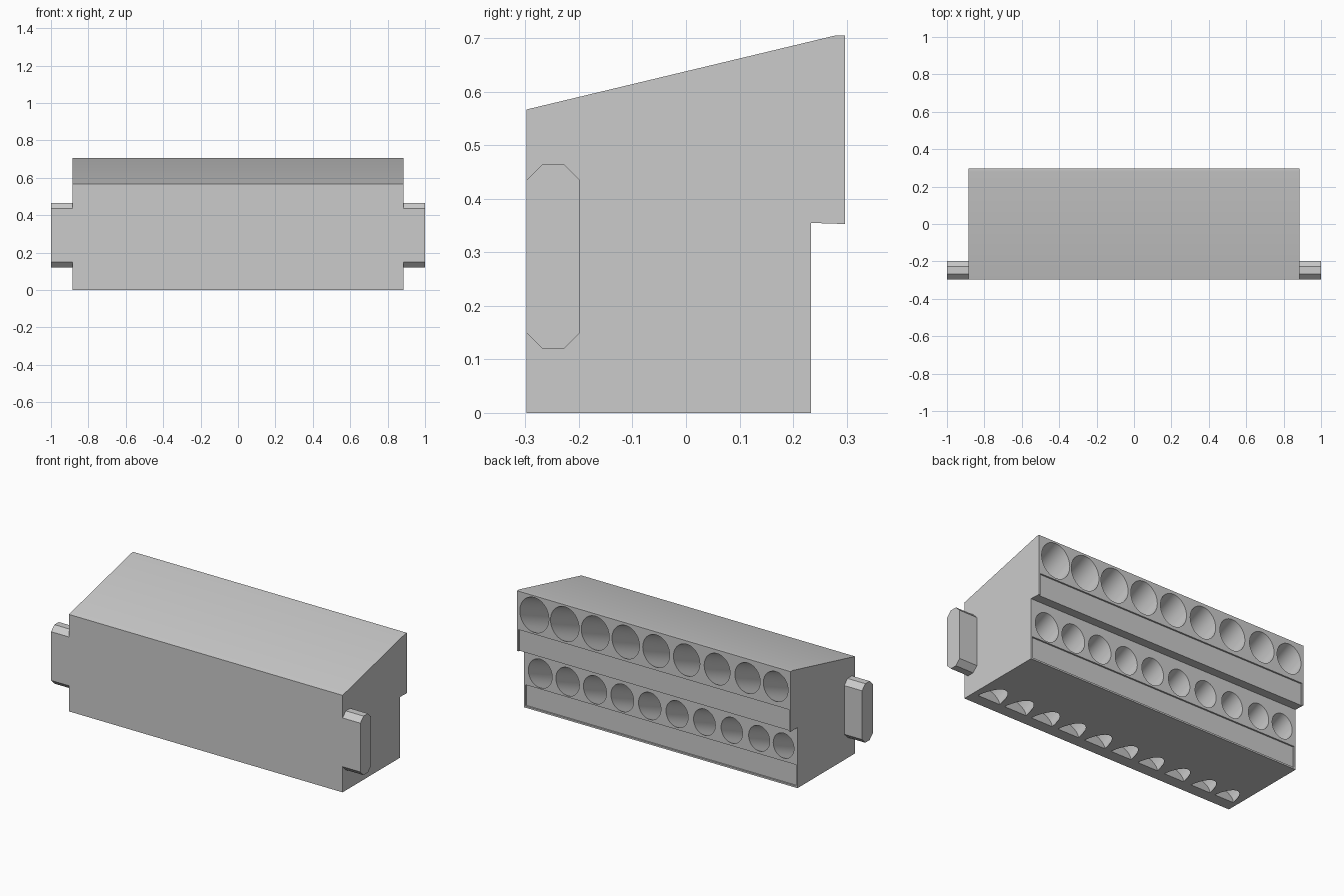
import bpy, bmesh, math
from mathutils import Matrix, Vector

old = bpy.data.objects.get("Cube")
if old:
    bpy.data.objects.remove(old, do_unlink=True)

grey = bpy.data.materials.new("light grey plastic")
grey.use_nodes = True
grey.diffuse_color = (0.6, 0.6, 0.6, 1)
grey.node_tree.nodes["Principled BSDF"].inputs["Base Color"].default_value = (0.6, 0.6, 0.6, 1)

HALF = 0.885                 # half width of the main block
TILT = math.radians(23)      # downward slope of the sockets
DEPTH, LEAD = 0.515, 0.08    # socket depth, and cutter length outside the face


def finish(name, bm):
    bmesh.ops.recalc_face_normals(bm, faces=bm.faces)
    mesh = bpy.data.meshes.new(name)
    bm.to_mesh(mesh)
    bm.free()
    mesh.materials.append(grey)
    obj = bpy.data.objects.new(name, mesh)
    bpy.context.collection.objects.link(obj)
    return obj


def prism(name, profile, x0, x1):
    """Extrude a (y, z) profile along x."""
    bm = bmesh.new()
    face = bm.faces.new([bm.verts.new((x0, y, z)) for y, z in profile])
    out = bmesh.ops.extrude_face_region(bm, geom=[face])
    verts = [v for v in out["geom"] if isinstance(v, bmesh.types.BMVert)]
    bmesh.ops.translate(bm, verts=verts, vec=(x1 - x0, 0, 0))
    return finish(name, bm)


def box_profile(y0, y1, z0, z1):
    return [(y0, z0), (y1, z0), (y1, z1), (y0, z1)]


def socket_row(name, count, first, step, last, y, z, r_first, r_last):
    """Sloping cylinders, slightly smaller toward the last one."""
    bm = bmesh.new()
    axis = Vector((0, math.cos(TILT), math.sin(TILT)))
    turn = Matrix.Rotation(TILT - math.pi / 2, 4, "X")
    for i in range(count):
        x = last if i == count - 1 else first - i * step
        r = r_first + (r_last - r_first) * i / (count - 1)
        centre = Vector((x, y, z)) + axis * (LEAD - DEPTH) / 2
        bmesh.ops.create_cone(bm, cap_ends=True, segments=40, radius1=r, radius2=r,
                              depth=DEPTH + LEAD,
                              matrix=Matrix.Translation(centre) @ turn)
    return finish(name, bm)


def cut(target, cutter):
    mod = target.modifiers.new("cut", "BOOLEAN")
    mod.operation = "DIFFERENCE"
    mod.solver = "EXACT"
    mod.object = cutter
    cutter.hide_render = True
    with bpy.context.temp_override(object=target, active_object=target):
        bpy.ops.object.modifier_apply(modifier=mod.name)
    bpy.data.objects.remove(cutter, do_unlink=True)


# Main block with sloping top and stepped back
block = prism("holder_block", [(-0.298, 0), (0.234, 0), (0.234, 0.355), (0.297, 0.353),
                               (0.297, 0.705), (0.278, 0.705), (-0.298, 0.567)],
              -HALF, HALF)

# Label recesses below each row
inner = HALF - 0.01
cut(block, prism("upper_label_cutter", box_profile(0.288, 0.35, 0.34, 0.48), -inner, inner))
cut(block, prism("lower_label_cutter", box_profile(0.225, 0.30, 0.01, 0.134), -inner, inner))

# Two rows of sockets; the lower ones break through the underside
cut(block, socket_row("upper_socket_cutter", 9, 0.773, 0.197, -0.788,
                      0.297, 0.593, 0.094, 0.08))
cut(block, socket_row("lower_socket_cutter", 10, 0.779, 0.177, -0.795,
                      0.234, 0.225, 0.077, 0.067))

bpy.ops.object.select_all(action="DESELECT")
block.select_set(True)
bpy.context.view_layer.objects.active = block
bpy.ops.object.shade_smooth_by_angle(angle=math.radians(20))

# Chamfered mounting tabs on both ends
y0, y1, z0, z1, c = -0.298, -0.198, 0.12, 0.465, 0.03
tab = [(y0, z0 + c), (y0 + c, z0), (y1 - c, z0), (y1, z0 + c),
       (y1, z1 - c), (y1 - c, z1), (y0 + c, z1), (y0, z1 - c)]
for side, name in ((1, "left_tab"), (-1, "right_tab")):
    prism(name, tab, side * HALF, side * 1.0)
